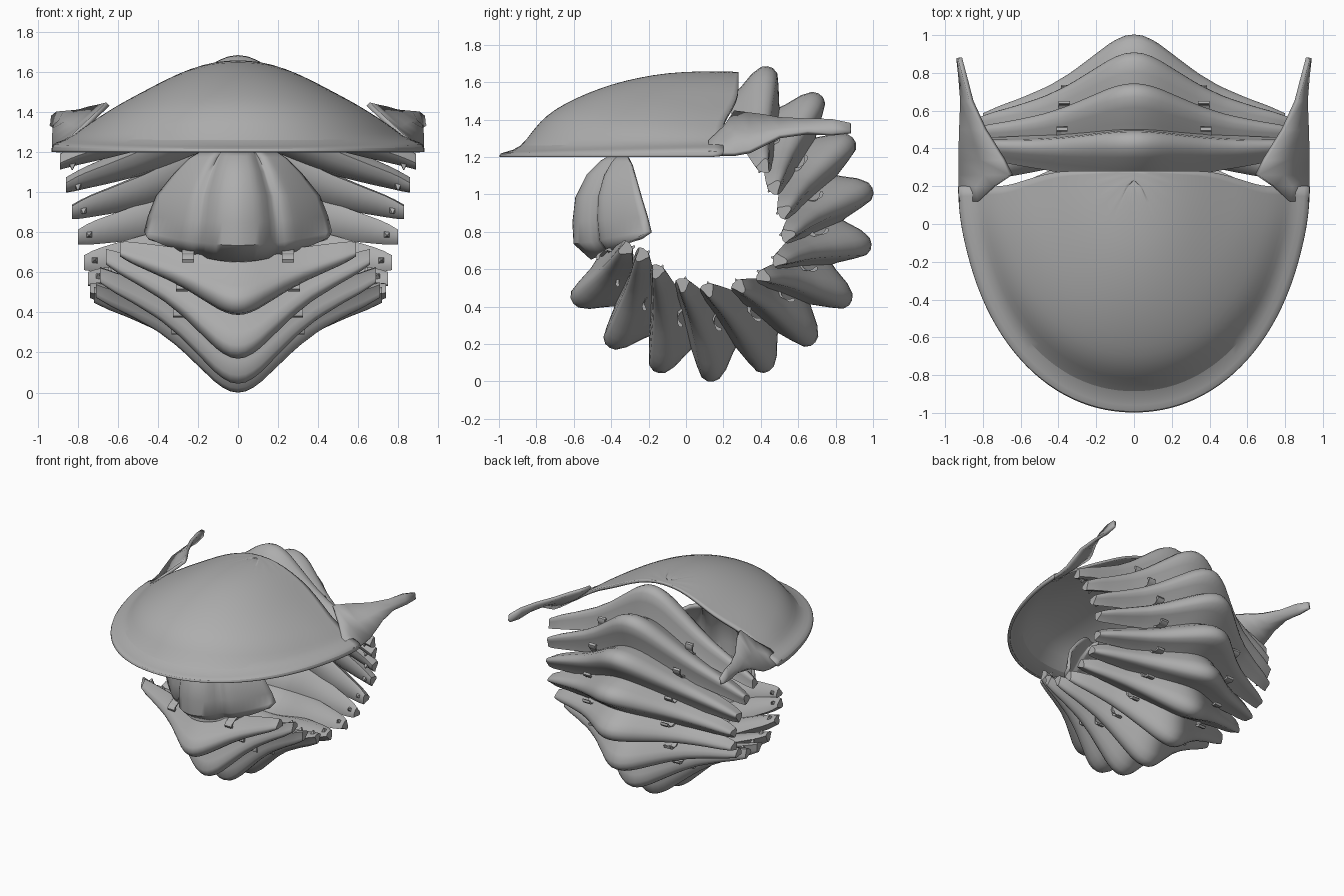
import bpy, bmesh, math
from mathutils import Vector

if "Cube" in bpy.data.objects:
    bpy.data.objects.remove(bpy.data.objects["Cube"])

SHELL = (0.42, 0.42, 0.42, 1)
mat = bpy.data.materials.new("shell grey")
mat.use_nodes = True
mat.diffuse_color = SHELL
mat.node_tree.nodes["Principled BSDF"].inputs["Base Color"].default_value = SHELL


def loft(name, rows, ring=False, thick=0, subdiv=0, angle=40):
    """Skin a list of equal rows; ring closes each row and caps the ends."""
    bm = bmesh.new()
    grid = [[bm.verts.new(p) for p in row] for row in rows]
    n = len(rows[0])
    for a, b in zip(grid, grid[1:]):
        for i in range(n if ring else n - 1):
            j = (i + 1) % n
            bm.faces.new((a[i], a[j], b[j], b[i]))
    if ring:
        bm.faces.new(grid[0][::-1])
        bm.faces.new(grid[-1])
    bmesh.ops.remove_doubles(bm, verts=bm.verts, dist=0.0005)
    bmesh.ops.recalc_face_normals(bm, faces=bm.faces)
    mesh = bpy.data.meshes.new(name)
    bm.to_mesh(mesh)
    bm.free()
    ob = bpy.data.objects.new(name, mesh)
    bpy.context.collection.objects.link(ob)
    mesh.materials.append(mat)
    if subdiv:
        ob.modifiers.new("smooth", "SUBSURF").levels = subdiv
        ob.modifiers["smooth"].render_levels = subdiv
    if thick:
        mod = ob.modifiers.new("thickness", "SOLIDIFY")
        mod.thickness, mod.offset = thick, 0
    bpy.ops.object.select_all(action="DESELECT")
    bpy.context.view_layer.objects.active = ob
    ob.select_set(True)
    bpy.ops.object.shade_smooth_by_angle(angle=math.radians(angle))


def blend(table, x):
    """Piecewise linear lookup in (x, value) pairs."""
    for (a, p), (b, q) in zip(table, table[1:]):
        if x <= b:
            return p + (q - p) * max(0, x - a) / (b - a)
    return table[-1][1]


# Head shield: a half dome with a flat rim, open at the back
DOME = [(0, 1.645, 1.65), (.15, 1.65, 1.635), (.3, 1.64, 1.585), (.42, 1.615, 1.53),
        (.53, 1.58, 1.475), (.64, 1.53, 1.425), (.73, 1.475, 1.375), (.8, 1.42, 1.335),
        (.86, 1.34, 1.295), (.91, 1.24, 1.26), (.985, 1.215, 1.24),
        (1, 1.21, 1.225), (1, 1.2, 1.2)]
BACK = .28
rows = []
for k in range(33):
    t = math.pi * k / 32
    c, s = math.cos(t), math.sin(t)
    ex = math.copysign(abs(c) ** .96, c) * .922
    ey = -abs(s) ** .96 * (.99 + BACK)
    row = []
    for d, zf, zs in DOME:
        x, y = ex * d, BACK + ey * d
        w = s ** 1.4
        notch = min(1, max(0, (abs(x) - .42) / .25)) * max(0, 1 - (BACK - y) / .4)
        row.append((x, y - .08 * notch, zf * w + zs * (1 - w)))
    rows.append(row)
loft("head_shield", rows, thick=.02, subdiv=1)

# Cheek spines sweeping back from the head corners: y, inner x, z, outer x, z
CHEEK = [(.12, .82, 1.28, .92, 1.22), (.2, .74, 1.355, .922, 1.215),
         (.26, .65, 1.44, .922, 1.215), (.34, .69, 1.43, .922, 1.23),
         (.42, .74, 1.42, .922, 1.27), (.5, .79, 1.405, .92, 1.31),
         (.65, .86, 1.4, .912, 1.33), (.78, .895, 1.4, .92, 1.32),
         (.88, .922, 1.38, .93, 1.33)]
for side, label in ((1, "left"), (-1, "right")):
    rows = []
    for y, xi, zi, xo, zo in CHEEK:
        mid = ((xi + xo) / 2 * side, y, (zi + zo) / 2 - .012)
        rows.append([(xi * side, y, zi), mid, (xo * side, y, zo)])
    loft(label + "_cheek_spine", rows, thick=.024)

# Body rings: (y, z) of the crest, (y, z) of the side tips, half width
RINGS = [((.45, 1.68), (.43, 1.19), .89), ((.72, 1.53), (.5, 1.07), .86),
         ((.90, 1.29), (.56, .93), .83), ((1, 1.02), (.585, .79), .80),
         ((.99, .72), (.54, .64), .77), ((.88, .42), (.45, .54), .75),
         ((.68, .20), (.31, .475), .74), ((.43, .05), (.13, .45), .72),
         ((.13, 0), (-.02, .475), .71), ((-.16, .05), (-.17, .55), .69),
         ((-.42, .19), (-.265, .645), .66), ((-.61, .43), (-.36, .69), .59)]
# Height of the arch from tip to crest across the half width
ARCH = [(0, 1), (.06, .985), (.14, .92), (.28, .72), (.42, .52), (.57, .35),
        (.75, .2), (.9, .09), (1, 0)]
# Cross-section of a ring: along the body, outwards
LOBE = [(-1, -1), (-.74, -.65), (-.52, -.27), (-.3, -.06), (-.1, 0), (.1, 0),
        (.3, -.08), (.48, -.34), (.7, -.72), (1, -1.05), (.5, -1.25), (-.5, -1.25)]
CENTRE = Vector((0, .16, .83))
STEPS = 18
SWEEP = .05

for i, (crest, tip, half) in enumerate(RINGS):
    crest, tip = Vector((0, *crest)), Vector((0, *tip))
    out = (crest - CENTRE).normalized()
    along = Vector((0, out.z, -out.y))
    root = tip - along * SWEEP

    def arch_point(u):
        p = root.lerp(crest, blend(ARCH, abs(u))) + along * SWEEP * u * u
        return p + Vector((u * half, 0, 0))

    rows = []
    for k in range(-STEPS, STEPS + 1):
        u = k / STEPS
        f = blend(ARCH, abs(u))
        wide, deep = .037 + .12 * f ** .7, .06 + .18 * f
        rows.append([arch_point(u) + along * a * wide + out * b * deep for a, b in LOBE])
    loft(f"body_ring_{i + 1}", rows, ring=True, angle=50)

    for side, label in ((1, "left"), (-1, "right")):
        # Hinge hooks between neighbouring rings
        base = arch_point(.44 * side) + along * .09 - out * .1
        rows = []
        for j in range(6):
            a = math.pi * j / 5
            p = base + along * .03 * math.sin(a) + out * .045 * math.cos(a)
            r = .006 + .014 * math.sin(a)
            rows.append([p + Vector((side * dx, 0, 0)) + out * r * e
                         for dx, e in ((-.04, -1), (.02, -1), (.02, 1), (-.04, 1))])
        loft(f"{label}_hinge_{i + 1}", rows, ring=True)

        # Small spur on the inner edge of each side tip
        spur = arch_point(.93 * side) - out * .07
        rows = []
        for h, r in ((0, .022), (.045, .003)):
            rows.append([spur - out * h + along * r * p + Vector((r * q, 0, 0))
                         for p, q in ((-1, -1), (1, -1), (1, 1), (-1, 1))])
        loft(f"{label}_spur_{i + 1}", rows, ring=True)

# Tail shield: z, crest y, edge y, edge z, half width
TAIL = [(.66, -.5, -.24, .77, .45), (.74, -.59, -.19, .8, .46), (.85, -.595, -.21, .88, .44),
        (.98, -.58, -.24, .98, .40), (1.1, -.52, -.27, 1.09, .31), (1.17, -.45, -.29, 1.16, .24),
        (1.21, -.38, -.31, 1.2, .18)]
rows = []
for z, yc, ye, ze, half in TAIL:
    row = []
    for k in range(-18, 19):
        u = k / 18
        f = 1 - abs(u) ** 1.7
        furrow = .045 * math.exp(-((abs(u) - .4) / .1) ** 2)
        row.append((u * half, ye + (yc - ye) * f + furrow, ze + (z - ze) * f))
    rows.append(row)
loft("tail_shield", rows, thick=.025)
